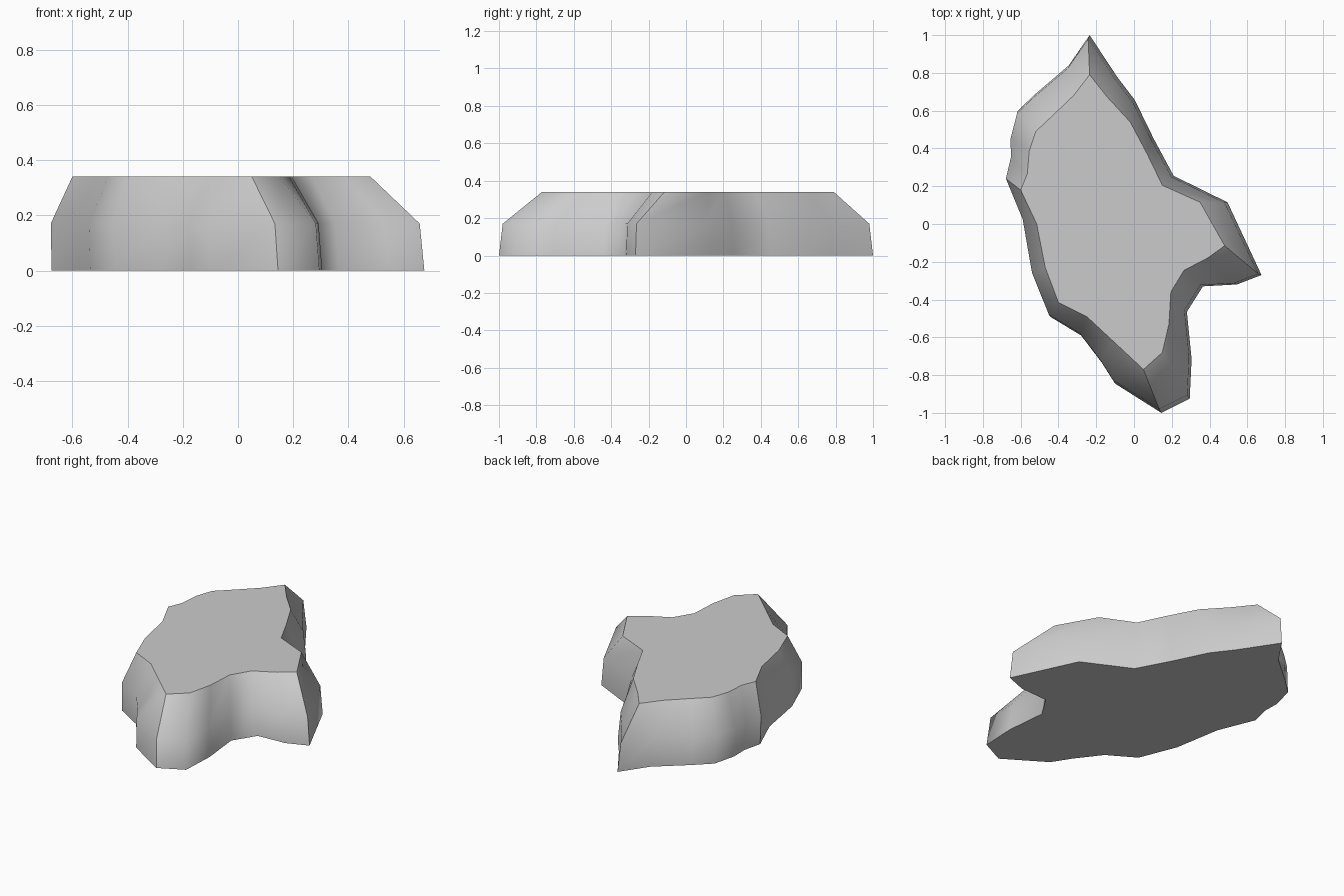
import bpy, bmesh

if "Cube" in bpy.data.objects:
    bpy.data.objects.remove(bpy.data.objects["Cube"])

# Ground outline, counter-clockwise from the back tip
base = [(-.235, 1), (-.345, .84), (-.52, .69), (-.615, .60), (-.65, .46),
        (-.648, .36), (-.675, .245), (-.585, .025), (-.535, -.265),
        (-.445, -.49), (-.28, -.59), (-.17, -.735), (-.10, -.845),
        (.145, -1), (.295, -.925), (.305, -.715), (.28, -.465),
        (.365, -.33), (.545, -.32), (.675, -.27), (.495, .115),
        (.21, .255), (.105, .45), (.005, .655), (-.09, .78)]
# Matching outline of the flat top
top = [(-.235, .79), (-.32, .68), (-.435, .57), (-.52, .49), (-.555, .385),
       (-.565, .265), (-.60, .18), (-.515, 0), (-.47, -.23),
       (-.40, -.415), (-.25, -.49), (-.105, -.625), (-.03, -.695),
       (.05, -.77), (.15, -.68), (.185, -.53), (.195, -.36),
       (.265, -.245), (.39, -.18), (.48, -.115), (.35, .115),
       (.15, .205), (.07, .37), (-.02, .54), (-.14, .67)]
# Shoulder ring sits just inside the base
shoulder = [(x * .99 - .01, y * .98) for x, y in base]
creases = {0, 6, 13, 19}  # corners that stay sharp

bm = bmesh.new()
rings = [[bm.verts.new((x, y, z)) for x, y in ring]
         for ring, z in ((base, 0), (shoulder, .17), (top, .34))]
n = len(base)

# Sloping rock walls
for low, high in zip(rings, rings[1:]):
    for i in range(n):
        j = (i + 1) % n
        bm.faces.new((low[i], low[j], high[j], high[i])).smooth = True

# Flat top and underside
bm.faces.new(rings[2])
bm.faces.new(rings[0][::-1])

# Sharp rims and corner creases
for i in range(n):
    for ring in (rings[0], rings[2]):
        bm.edges.get((ring[i], ring[(i + 1) % n])).smooth = False
    if i in creases:
        for low, high in zip(rings, rings[1:]):
            bm.edges.get((low[i], high[i])).smooth = False

mesh = bpy.data.meshes.new("flat_rock")
bm.to_mesh(mesh)
bm.free()
bpy.context.collection.objects.link(bpy.data.objects.new("flat_rock", mesh))
